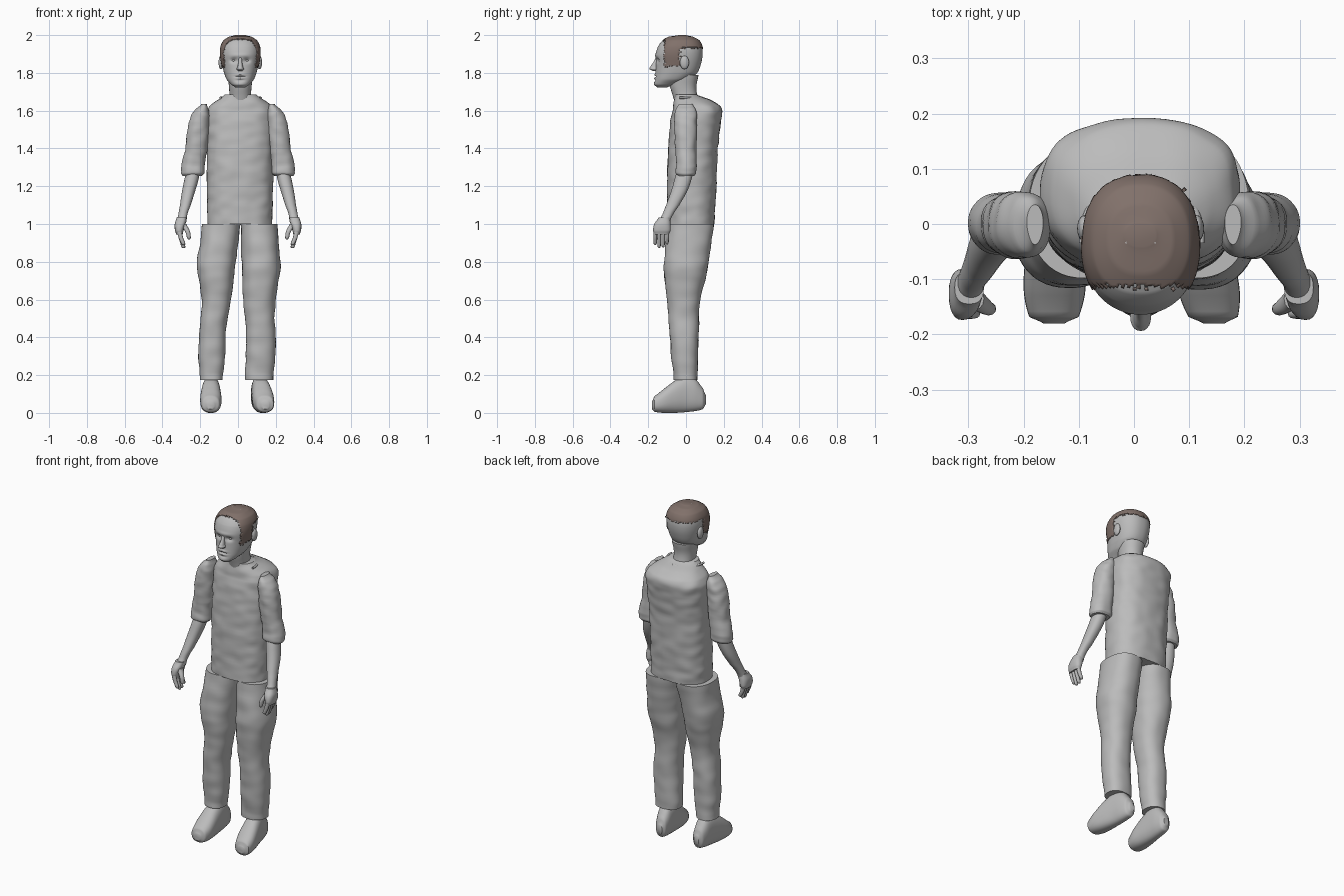
import bpy, bmesh, math, random
from mathutils import Vector, noise

random.seed(4)
if "Cube" in bpy.data.objects:
    bpy.data.objects.remove(bpy.data.objects["Cube"])


def material(name, rgb):
    m = bpy.data.materials.new(name)
    m.use_nodes = True
    m.diffuse_color = (*rgb, 1)
    m.node_tree.nodes["Principled BSDF"].inputs["Base Color"].default_value = (*rgb, 1)
    return m


GREY = material("plain grey", (0.5, 0.5, 0.5))
BROWN = material("hair brown", (0.22, 0.165, 0.145))
MID = 0.012  # centre line of the head


def finish(bm, name, mat=GREY):
    bmesh.ops.recalc_face_normals(bm, faces=bm.faces)
    mesh = bpy.data.meshes.new(name)
    bm.to_mesh(mesh)
    bm.free()
    mesh.materials.append(mat)
    mesh.shade_smooth()
    mesh.set_sharp_from_angle(angle=math.radians(45))
    obj = bpy.data.objects.new(name, mesh)
    bpy.context.collection.objects.link(obj)
    return obj


def spline(a, b, c, d, t):
    return b + 0.5 * t * (c - a + t * (2*a - 5*b + 4*c - d + t * (3*(b - c) + d - a)))


def loft(sections, sides=32, steps=5, power=2.2, axis="z", side=1, wrinkle=0, scale=14):
    """Skin rounded sections given as (height, u min, u max, v min, v max)."""
    last = len(sections) - 1
    rings = []
    for i in range(last):
        four = [sections[min(max(i + k, 0), last)] for k in (-1, 0, 1, 2)]
        for s in range(steps + (i == last - 1)):
            t = s / steps
            h = four[1][0] + (four[2][0] - four[1][0]) * t
            rings.append([h] + [spline(*(f[k] for f in four), t) for k in range(1, 5)])
    bm = bmesh.new()
    loops = []
    for h, u0, u1, v0, v1 in rings:
        loop = []
        for k in range(sides):
            a = math.tau * k / sides
            c, s = math.cos(a), math.sin(a)
            c = math.copysign(abs(c) ** (2 / power), c)
            s = math.copysign(abs(s) ** (2 / power), s)
            u, v = (u0 + u1) / 2 + c * (u1 - u0) / 2, (v0 + v1) / 2 + s * (v1 - v0) / 2
            n = wrinkle * noise.noise(Vector((u, v, h * 1.5)) * scale)
            u, v = u + n * c, v + n * s
            p = (u, v, h) if axis == "z" else (u, h, v)
            loop.append(bm.verts.new((p[0] * side, p[1], p[2])))
        loops.append(loop)
    for a, b in zip(loops, loops[1:]):
        for k in range(sides):
            j = (k + 1) % sides
            bm.faces.new((a[k], a[j], b[j], b[k]))
    bm.faces.new(loops[0])
    bm.faces.new(loops[-1])
    return bm


def ball(name, centre, radii):
    bm = bmesh.new()
    bmesh.ops.create_uvsphere(bm, u_segments=20, v_segments=12, radius=1)
    for v in bm.verts:
        v.co = Vector(centre) + Vector(c * r for c, r in zip(v.co, radii))
    return finish(bm, name)


def arc(name, centre, rx, ry, thick, start, end):
    """A thin raised band along part of an ellipse."""
    curve = bpy.data.curves.new(name, "CURVE")
    curve.dimensions = "3D"
    curve.bevel_depth = thick
    curve.bevel_resolution = 2
    curve.use_fill_caps = True
    line = curve.splines.new("POLY")
    line.points.add(24)
    for k, p in enumerate(line.points):
        a = math.radians(start + (end - start) * k / 24)
        p.co = (centre[0] + rx * math.cos(a), centre[1] + ry * math.sin(a), centre[2], 1)
    curve.materials.append(GREY)
    obj = bpy.data.objects.new(name, curve)
    bpy.context.collection.objects.link(obj)


# Shirt body and collar
finish(loft([(1.0, -.16, .18, -.10, .15), (1.1, -.163, .183, -.10, .155),
             (1.25, -.165, .185, -.10, .162), (1.4, -.165, .186, -.095, .168),
             (1.52, -.166, .19, -.085, .183), (1.59, -.167, .192, -.075, .19),
             (1.625, -.15, .178, -.068, .178), (1.655, -.11, .14, -.064, .135),
             (1.685, -.068, .096, -.06, .06)],
            sides=72, steps=9, power=2.5, wrinkle=.005), "shirt_body")
arc("collar", (.014, -.025, 1.668), .108, .112, .006, -5, 185)

# Trouser legs, each with its own stance
finish(loft([(.175, .04, .185, -.066, .06), (.22, .037, .19, -.068, .062),
             (.3, .042, .198, -.078, .064), (.4, .043, .2, -.086, .068),
             (.5, .036, .194, -.092, .068), (.6, .026, .2, -.10, .075),
             (.7, .022, .215, -.113, .1), (.78, .02, .225, -.116, .116),
             (.88, .017, .216, -.11, .13), (1.0, .013, .21, -.098, .147)],
            sides=48, steps=6, power=2.3, wrinkle=.005, scale=10), "left_trouser_leg")
finish(loft([(.175, -.2, -.085, -.066, .06), (.22, -.205, -.077, -.068, .062),
             (.3, -.21, -.068, -.078, .064), (.4, -.206, -.066, -.086, .068),
             (.5, -.198, -.055, -.092, .068), (.6, -.192, -.04, -.10, .075),
             (.7, -.206, -.024, -.113, .1), (.78, -.218, -.015, -.116, .116),
             (.88, -.204, -.002, -.11, .13), (1.0, -.19, .015, -.098, .147)],
            sides=48, steps=6, power=2.3, wrinkle=.005, scale=10), "right_trouser_leg")

# Rounded shoes; the left one splays outward
SHOE = [(-.18, .125, .165, .02, .06), (-.168, .1, .19, .006, .088),
        (-.12, .088, .2, 0, .125), (-.06, .09, .197, 0, .17),
        (0, .095, .19, .004, .195), (.05, .1, .185, .01, .18),
        (.09, .11, .175, .02, .13), (.105, .125, .157, .045, .095)]
for name, side, splay in (("left_shoe", 1, .14), ("right_shoe", -1, 0)):
    bm = loft(SHOE, power=2.4, axis="y", side=side)
    for v in bm.verts:
        v.co.x -= splay * (v.co.y + .18)
    finish(bm, name)

# Arms: sleeve, forearm, palm, fingers
for name, side in (("left", 1), ("right", -1)):
    finish(loft([(1.255, .19, .295, -.045, .045), (1.268, .178, .303, -.055, .055),
                 (1.31, .175, .297, -.053, .057), (1.4, .163, .279, -.057, .056),
                 (1.5, .155, .268, -.062, .058), (1.57, .152, .25, -.06, .058),
                 (1.61, .155, .223, -.055, .052), (1.635, .165, .195, -.04, .036)],
                sides=40, steps=6, wrinkle=.005, scale=18, side=side), name + "_sleeve")
    finish(loft([(1.01, .272, .324, -.145, -.085), (1.05, .268, .316, -.125, -.068),
                 (1.1, .25, .307, -.105, -.035), (1.17, .228, .297, -.08, .005),
                 (1.24, .208, .283, -.06, .03), (1.3, .2, .27, -.045, .04)],
                sides=24, side=side), name + "_forearm")
    finish(loft([(.945, .293, .327, -.168, -.09), (.965, .288, .334, -.174, -.082),
                 (1.0, .278, .335, -.168, -.082), (1.035, .272, .325, -.145, -.085)],
                sides=24, power=2.5, side=side), name + "_palm")
    for k, tip in enumerate((.888, .872, .875, .892)):
        y = -.163 + k * .021
        finish(loft([(tip, .284, .294, y - .003, y + .003),
                     (tip + .006, .279, .3, y - .008, y + .008),
                     (.925, .29, .314, y - .0095, y + .0095),
                     (.965, .298, .324, y - .01, y + .01)],
                    sides=12, steps=4, side=side), f"{name}_finger_{k + 1}")
    finish(loft([(.918, .254, .264, -.158, -.15), (.926, .25, .27, -.164, -.144),
                 (.96, .254, .28, -.165, -.138), (1.0, .272, .305, -.155, -.115)],
                sides=12, side=side), name + "_thumb")

# Neck
finish(loft([(1.62, -.05, .078, -.055, .075), (1.68, -.046, .07, -.07, .06),
             (1.73, -.048, .072, -.085, .055), (1.79, -.055, .08, -.09, .066)]), "neck")

# Head, with sockets, brow, lips and chin pressed into the face
HEAD = [(1.722, -.014, .038, -.152, -.1), (1.738, -.036, .06, -.167, -.055),
        (1.765, -.06, .084, -.165, .015), (1.8, -.074, .098, -.162, .06),
        (1.85, -.085, .109, -.159, .08), (1.9, -.092, .116, -.16, .088),
        (1.94, -.089, .113, -.148, .084), (1.97, -.074, .098, -.126, .068),
        (1.988, -.046, .07, -.09, .035), (1.996, -.015, .039, -.04, .0)]
FEATURES = [(-.034, 1.866, .018, .012, .014), (.034, 1.866, .018, .012, .014),
            (0, 1.893, .045, .009, -.004), (0, 1.781, .024, .003, .007),
            (0, 1.791, .02, .005, -.006), (0, 1.771, .018, .005, -.006),
            (0, 1.76, .02, .005, .004), (0, 1.74, .022, .01, -.003)]


def head_mesh():
    return loft(HEAD, sides=96, steps=9, power=2.3)


bm = head_mesh()
for v in bm.verts:
    if v.co.y < -.06:
        v.co.y += sum(d * math.exp(-((v.co.x - MID - x) / w) ** 2 - ((v.co.z - z) / h) ** 2)
                      for x, z, w, h, d in FEATURES)
finish(bm, "head")
finish(loft([(1.81, .001, .023, -.176, -.145), (1.82, -.007, .031, -.193, -.14),
             (1.83, -.003, .027, -.19, -.14), (1.855, .002, .022, -.174, -.14),
             (1.885, .003, .021, -.16, -.14)], sides=20), "nose")
for name, side in (("left", 1), ("right", -1)):
    ball(name + "_eye", (MID + side * .034, -.133, 1.866), (.015, .012, .008))
    ball(name + "_ear", (MID + side * .102, -.008, 1.855), (.013, .024, .036))

# Hair shell with ragged edges and sideburns
bm = head_mesh()
bm.normal_update()
bmesh.ops.recalc_face_normals(bm, faces=bm.faces)
bald = []
for f in bm.faces:
    c = f.calc_center_median()
    jitter = random.uniform(-.006, .006)
    top = c.z > 1.932 + jitter
    sideburn = c.z > 1.835 + jitter and c.y < -.03 + jitter
    if c.y < -.112 + jitter or not (top or sideburn):
        bald.append(f)
for v in bm.verts:
    v.co += v.normal * .004
bmesh.ops.delete(bm, geom=bald, context="FACES")
hair = finish(bm, "hair", BROWN)
shell = hair.modifiers.new("thickness", "SOLIDIFY")
shell.thickness = .006
shell.offset = -1

# Thin crescent at the crown
arc("crown_patch", (MID, -.035, 1.9955), .026, .026, .004, 0, 180)
